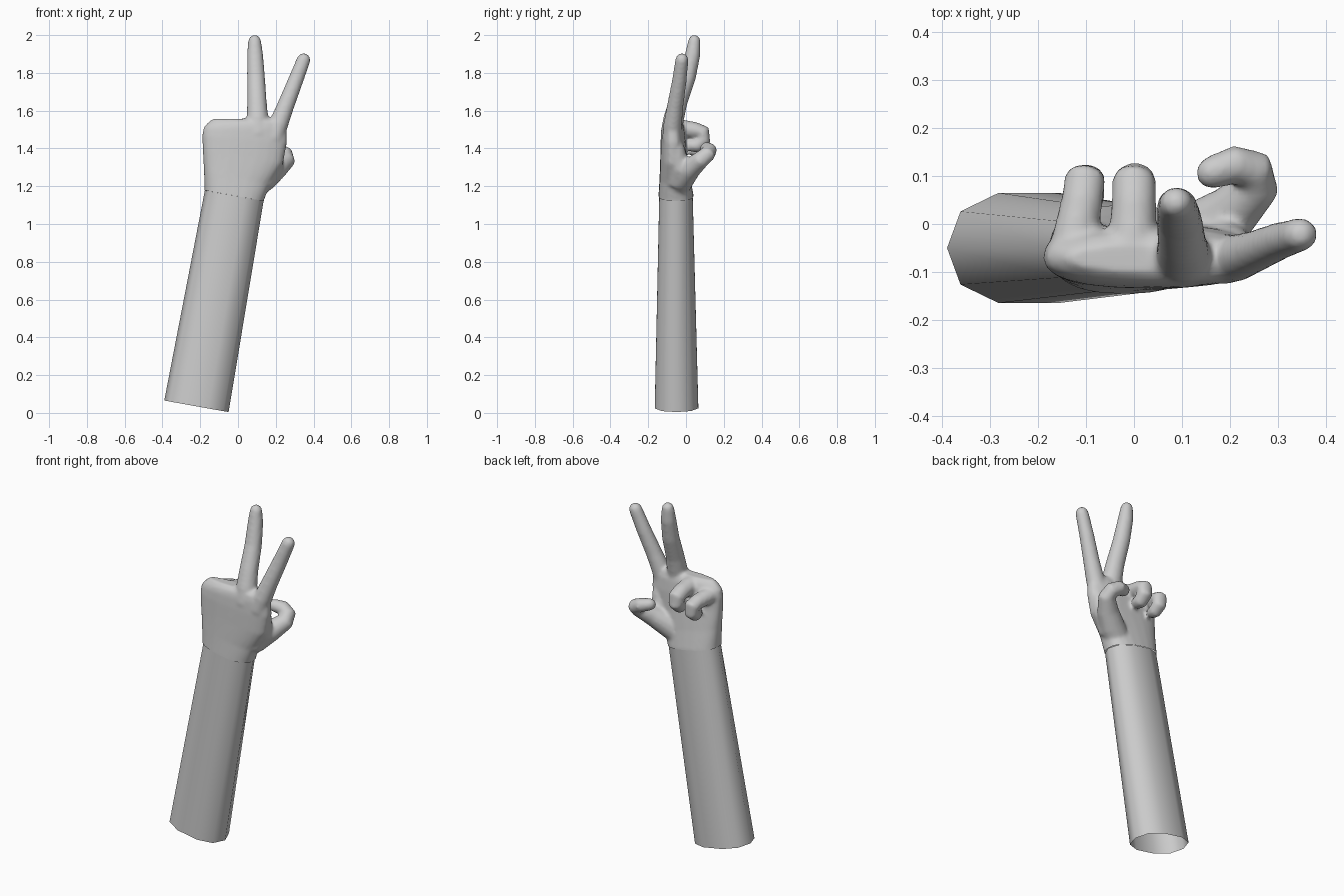
import bpy, bmesh, math
from mathutils import Vector

if "Cube" in bpy.data.objects:
    bpy.data.objects.remove(bpy.data.objects["Cube"])


def spow(v, e):
    return math.copysign(abs(v) ** e, v)


def loft(bm, stations, sides, e=1.0, cap=True):
    """Tube through stations (x, y, z, half_width, half_depth)."""
    pts = [Vector(s[:3]) for s in stations]
    side, rings = Vector((1, 0, 0)), []
    for i, s in enumerate(stations):
        t = (pts[min(i + 1, len(pts) - 1)] - pts[max(i - 1, 0)]).normalized()
        side = (side - t * side.dot(t)).normalized()
        up = t.cross(side)
        ring = []
        for k in range(sides):
            a = 2 * math.pi * k / sides
            ring.append(bm.verts.new(pts[i] + side * s[3] * spow(math.cos(a), e)
                                     + up * s[4] * spow(math.sin(a), e)))
        rings.append(ring)
    for a, b in zip(rings, rings[1:]):
        for k in range(sides):
            n = (k + 1) % sides
            bm.faces.new((a[k], a[n], b[n], b[k]))
    if cap:
        bm.faces.new(rings[0][::-1])
        bm.faces.new(rings[-1])


def finger(bm, path):
    """Round finger (x, y, z, radius) with a domed tip."""
    st = [(*p, p[3] * 0.95) for p in path]
    p, q = Vector(path[-1][:3]), Vector(path[-2][:3])
    d, r = (p - q).normalized(), path[-1][3]
    for a in (30, 55, 78):
        a = math.radians(a)
        c = p + d * r * math.sin(a)
        st.append((*c, r * math.cos(a), r * math.cos(a) * 0.95))
    loft(bm, st, 14)


def make_object(name, bm):
    bmesh.ops.recalc_face_normals(bm, faces=bm.faces)
    me = bpy.data.meshes.new(name)
    bm.to_mesh(me)
    bm.free()
    ob = bpy.data.objects.new(name, me)
    bpy.context.collection.objects.link(ob)
    bpy.context.view_layer.objects.active = ob
    ob.select_set(True)
    return ob


def shade(ob):
    bpy.ops.object.select_all(action='DESELECT')
    ob.select_set(True)
    bpy.context.view_layer.objects.active = ob
    bpy.ops.object.shade_smooth_by_angle(angle=math.radians(60))


# forearm: ten-sided open sleeve
wrist = (-0.02, -0.053, 1.15)
bm = bmesh.new()
loft(bm, [(-0.22, -0.05, 0.035, 0.173, 0.12), (*wrist, 0.158, 0.092)], 10, 0.85, cap=False)
shade(make_object("forearm", bm))

# hand: overlapping parts fused below
bm = bmesh.new()
# palm
loft(bm, [(-0.038, -0.053, 1.05, 0.160, 0.095),
          (*wrist, 0.159, 0.093),
          (-0.005, -0.060, 1.25, 0.180, 0.080),
          (0.025, -0.066, 1.36, 0.217, 0.070),
          (0.035, -0.068, 1.45, 0.226, 0.066),
          (0.037, -0.070, 1.51, 0.220, 0.060),
          (0.035, -0.072, 1.54, 0.200, 0.050),
          (0.035, -0.072, 1.557, 0.170, 0.030)], 24, 0.8)
# index and middle fingers, raised
finger(bm, [(0.185, -0.075, 1.45, 0.055), (0.215, -0.070, 1.53, 0.052),
            (0.250, -0.058, 1.62, 0.046), (0.305, -0.035, 1.76, 0.041),
            (0.347, -0.022, 1.868, 0.037)])
finger(bm, [(0.105, -0.080, 1.47, 0.060), (0.103, -0.065, 1.56, 0.058),
            (0.100, -0.040, 1.65, 0.052), (0.095, 0.008, 1.78, 0.048),
            (0.090, 0.036, 1.90, 0.043), (0.088, 0.044, 1.967, 0.035)])
# ring and little fingers, curled
finger(bm, [(-0.005, -0.085, 1.50, 0.052), (-0.003, -0.03, 1.508, 0.050),
            (0.0, 0.05, 1.495, 0.047), (0.0, 0.088, 1.483, 0.046),
            (0.002, 0.092, 1.445, 0.043), (0.003, 0.055, 1.412, 0.040),
            (0.003, 0.035, 1.415, 0.036)])
finger(bm, [(-0.130, -0.060, 1.475, 0.050), (-0.122, -0.02, 1.475, 0.047),
            (-0.108, 0.05, 1.465, 0.044), (-0.103, 0.092, 1.455, 0.043),
            (-0.100, 0.092, 1.415, 0.040), (-0.098, 0.055, 1.388, 0.037),
            (-0.098, 0.038, 1.390, 0.033)])
# thumb, folded inward
finger(bm, [(0.070, -0.050, 1.19, 0.070), (0.140, -0.020, 1.245, 0.072),
            (0.205, 0.025, 1.295, 0.060), (0.258, 0.080, 1.342, 0.048),
            (0.250, 0.112, 1.368, 0.045), (0.210, 0.124, 1.390, 0.041),
            (0.165, 0.108, 1.400, 0.036)])
# web between thumb and index
finger(bm, [(0.13, -0.05, 1.22, 0.06), (0.185, -0.03, 1.30, 0.055),
            (0.205, -0.05, 1.40, 0.045)])
hand = make_object("hand", bm)

# fuse and soften
m = hand.modifiers.new("fuse", 'REMESH')
m.mode = 'VOXEL'
m.voxel_size = 0.009
m = hand.modifiers.new("soften", 'SMOOTH')
m.factor = 0.5
m.iterations = 7
me = bpy.data.meshes.new_from_object(
    hand.evaluated_get(bpy.context.evaluated_depsgraph_get()))
hand.modifiers.clear()
hand.data = me

# trim the hand where it meets the forearm
bm = bmesh.new()
bm.from_mesh(me)
bmesh.ops.bisect_plane(bm, geom=bm.verts[:] + bm.edges[:] + bm.faces[:],
                       plane_co=wrist, plane_no=(0.177, 0, 0.984), clear_inner=True)
bm.to_mesh(me)
bm.free()
shade(hand)
